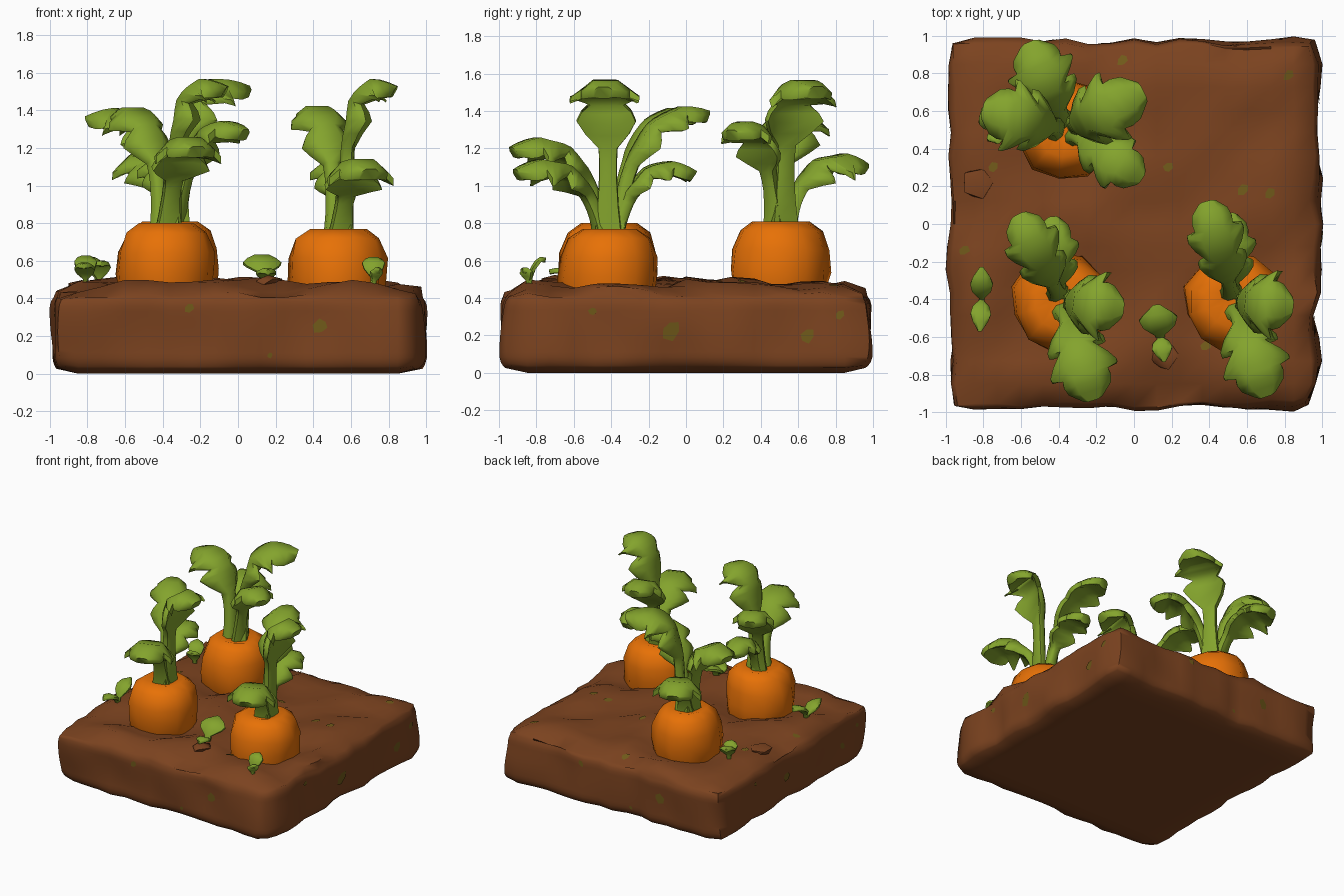
import bpy, bmesh, math, random
from math import sin, cos, pi
from mathutils import Vector, noise
from mathutils.bvhtree import BVHTree
from mathutils.geometry import interpolate_bezier

random.seed(4)
cube = bpy.data.objects.get("Cube")
if cube:
    bpy.data.objects.remove(cube, do_unlink=True)


def material(name, colour):
    m = bpy.data.materials.new(name)
    m.use_nodes = True
    m.diffuse_color = (*colour, 1)
    bsdf = next(n for n in m.node_tree.nodes if n.type == 'BSDF_PRINCIPLED')
    bsdf.inputs["Base Color"].default_value = (*colour, 1)
    bsdf.inputs["Roughness"].default_value = 0.9
    return m


SOIL = material("soil brown", (0.2, 0.056, 0.014))
ORANGE = material("carrot orange", (0.8, 0.165, 0.002))
GREEN = material("leaf green", (0.23, 0.37, 0.026))
OLIVE = material("moss olive", (0.16, 0.1, 0.01))


def finish(bm, name, mat, angle=40):
    bmesh.ops.recalc_face_normals(bm, faces=bm.faces)
    mesh = bpy.data.meshes.new(name)
    bm.to_mesh(mesh)
    bm.free()
    mesh.materials.append(mat)
    ob = bpy.data.objects.new(name, mesh)
    bpy.context.collection.objects.link(ob)
    bpy.ops.object.select_all(action='DESELECT')
    ob.select_set(True)
    bpy.context.view_layer.objects.active = ob
    bpy.ops.object.shade_smooth_by_angle(angle=math.radians(angle))


def loft(bm, rings):
    """Skin a list of closed rings and cap both ends."""
    loops = [[bm.verts.new(p) for p in ring] for ring in rings]
    for a, b in zip(loops, loops[1:]):
        for i in range(len(a)):
            j = (i + 1) % len(a)
            bm.faces.new((a[i], a[j], b[j], b[i]))
    bm.faces.new(loops[0])
    bm.faces.new(loops[-1])


CARROTS = {"back": Vector((-0.36, 0.5, 0.81)),
           "right": Vector((-0.385, -0.41, 0.8)),
           "left": Vector((0.53, -0.41, 0.77))}

# Soil block: rounded slab with lumpy sides, sunk a little round the carrots
HALF = Vector((0.97, 0.97, 0.222))
ROUND = 0.09
bm = bmesh.new()
bmesh.ops.create_cube(bm, size=2)
bmesh.ops.subdivide_edges(bm, edges=bm.edges, cuts=15, use_grid_fill=True)
for v in bm.verts:
    c = v.co.copy()
    p = c * HALF
    core = Vector([max(-h + ROUND, min(h - ROUND, k)) for k, h in zip(p, HALF)])
    p = core + (p - core).normalized() * ROUND
    p.z += HALF.z
    wob = noise.noise_vector(Vector((c.x * 4, c.y * 4, c.z * 0.5 + 5)))
    for k in (0, 1):
        if abs(c[k]) > 0.99:
            p[k] += wob[k] * 0.06
    if c.z > 0.99:
        edge = max(abs(c.x), abs(c.y))
        p.z += 0.025 * (1 - edge ** 4) + wob.z * 0.065
        for top in CARROTS.values():
            d = (p.xy - top.xy).length
            p.z += 0.02 * math.exp(-((d - 0.42) / 0.1) ** 2) - 0.03 * math.exp(-(d / 0.3) ** 4)
    v.co = p
bm.normal_update()
tree = BVHTree.FromBMesh(bm)
finish(bm, "soil_block", SOIL, 60)


def ground(x, y):
    return tree.ray_cast(Vector((x, y, 2)), Vector((0, 0, -1)))[0].z


# Loose clods of earth
for x, y, r in ((-0.83, 0.22, 0.09), (0.16, -0.7, 0.08)):
    bm = bmesh.new()
    bmesh.ops.create_icosphere(bm, subdivisions=1, radius=r)
    for v in bm.verts:
        v.co *= random.uniform(0.85, 1.15)
        v.co = Vector((v.co.x + x, v.co.y + y, v.co.z * 0.4 + ground(x, y)))
    finish(bm, "soil_clod", SOIL, 60)


# Moss flecks: thin plates laid on the surface
def fleck(origin, direction, size):
    d = Vector(direction)
    a = d.orthogonal().normalized()
    b = d.cross(a)
    bm = bmesh.new()
    pts = []
    for i in range(6):
        r = size * random.uniform(0.7, 1.1)
        o = Vector(origin) + a * r * cos(i * pi / 3) + b * r * sin(i * pi / 3) * 0.8
        hit, n, _, _ = tree.ray_cast(o, d)
        pts.append(bm.verts.new(hit + n * 0.006))
    f = bm.faces.new(pts)
    f.normal_update()
    if f.normal.dot(d) > 0:
        f.normal_flip()
    mesh = bpy.data.meshes.new("moss_fleck")
    bm.to_mesh(mesh)
    bm.free()
    mesh.materials.append(OLIVE)
    bpy.context.collection.objects.link(bpy.data.objects.new("moss_fleck", mesh))


for x, y in ((0.82, 0.79), (0.72, 0.16), (0.58, 0.18), (-0.9, -0.14),
             (0.18, 0.3), (-0.06, 0.87), (0.38, -0.65), (-0.75, 0.3)):
    fleck((x, y, 2), (0, 0, -1), 0.035)
for x, z, s in ((0.44, 0.25, 0.048), (-0.26, 0.35, 0.03), (0.17, 0.1, 0.02)):
    fleck((x, -2, z), (0, 1, 0), s)
    fleck((-x, 2, z), (0, -1, 0), s)
for y, z, s in ((-0.08, 0.23, 0.065), (0.65, 0.2, 0.05), (-0.5, 0.33, 0.028), (0.82, 0.31, 0.03)):
    fleck((2, y, z), (-1, 0, 0), s)
    fleck((-2, -y, z), (1, 0, 0), s * 0.7)

# Carrot roots: lumpy turned shoulders
PROFILE = ((0.06, -0.02), (0.15, 0), (0.22, -0.05), (0.257, -0.15),
           (0.265, -0.26), (0.25, -0.38), (0.2, -0.5))
for side, top in CARROTS.items():
    bm = bmesh.new()
    rings = []
    for r, z in PROFILE:
        ring = []
        for i in range(11):
            a = i * 2 * pi / 11
            p = Vector((r * cos(a), r * sin(a), z))
            p *= 1 + 0.12 * noise.noise(p * 5 + top * 9)
            ring.append(p + top)
        rings.append(ring)
    loft(bm, rings)
    finish(bm, "carrot_root_" + side, ORANGE, 60)

# Half widths from the foot of the stalk to the tip of the lobed blade
LOBED = (0.08, 0.07, 0.06, 0.055, 0.05, 0.05, 0.055, 0.13, 0.175, 0.15,
         0.1, 0.17, 0.205, 0.2, 0.14, 0.145, 0.13, 0.06)
SPROUT = (0.015, 0.015, 0.05, 0.06, 0.045, 0.01)


def leaf(name, base, tip, reach, lift, widths, scale=1.0, thick=0.035):
    """Arching leaf whose blade is a puffy strip with hanging sides."""
    base, tip = Vector(base), Vector(tip)
    out = (tip - base) * Vector((1, 1, 0))
    rise = Vector((0, 0, tip.z - base.z))
    across = out.cross(Vector((0, 0, 1))).normalized()
    path = interpolate_bezier(base, base + out * 0.06 + rise * 0.6,
                              base + out * reach + rise + Vector((0, 0, lift)), tip, len(widths))
    rings = []
    for i, w in enumerate(widths):
        t = (path[min(i + 1, len(path) - 1)] - path[max(i - 1, 0)]).normalized()
        n = across.cross(t)
        ring = []
        for s, h in ((-1, -0.6), (-1, 0.6), (-0.5, 1), (0.5, 1), (1, 0.6), (1, -0.6), (0.5, -1), (-0.5, -1)):
            u = s * w * scale
            hang = 3.2 * u * u
            ring.append(path[i] + across * u + n * (h * thick - hang) + t * hang * 0.3)
        rings.append(ring)
    bm = bmesh.new()
    loft(bm, rings)
    finish(bm, name, GREEN, 60)


# Carrot tops: (tip, reach and lift of the arch, width scale)
LEAVES = {
    "back": (((-0.79, 0.61, 1.34), 0.2, 0.2, 0.95), ((0.04, 0.7, 1.5), -0.05, 0.2, 0.95),
             ((-0.55, 0.95, 1.09), 0.45, 0.2, 0.9), ((0.03, 0.25, 1.27), 0.4, 0.18, 0.75)),
    "right": (((-0.61, 0.04, 1.36), 0.4, 0.14, 0.75), ((-0.07, -0.45, 1.5), -0.1, 0.2, 0.9),
              ((-0.22, -0.92, 1.18), 0.45, 0.2, 0.9), ((-0.43, 0.02, 1.05), 0.45, 0.18, 0.6)),
    "left": (((0.39, 0.11, 1.37), 0.4, 0.14, 0.75), ((0.83, -0.44, 1.5), -0.1, 0.2, 0.9),
             ((0.7, -0.9, 1.06), 0.45, 0.2, 0.9), ((0.51, 0.04, 1.05), 0.45, 0.18, 0.65)),
}
for side, leaves in LEAVES.items():
    for tip, reach, lift, scale in leaves:
        out = Vector((tip[0], tip[1], 0)) - CARROTS[side] * Vector((1, 1, 0))
        foot = CARROTS[side] + out.normalized() * 0.04 - Vector((0, 0, 0.05))
        leaf("carrot_leaf_" + side, foot, tip, reach, lift, LOBED, scale)

# Sprouts: foot, then offset and width scale of each blade
SPROUTS = (
    ((-0.81, -0.4), ((0, 0.17, 0.12, 1), (-0.01, -0.17, 0.08, 0.9))),
    ((0.14, -0.6), ((-0.02, 0.17, 0.11, 1.7), (0.02, -0.13, 0.03, 0.9))),
    ((0.72, -0.84), ((0, 0.09, 0.12, 1), (0.03, -0.03, 0.06, 0.7))),
    ((-0.74, 0.5), ((-0.06, 0.12, 0.12, 1), (0.02, -0.07, 0.1, 0.9))),
)
for (x, y), blades in SPROUTS:
    foot = Vector((x, y, ground(x, y) - 0.02))
    for dx, dy, dz, scale in blades:
        leaf("sprout_leaf", foot, foot + Vector((dx, dy, dz + 0.02)), 0.45, 0.03, SPROUT, scale, 0.014)
